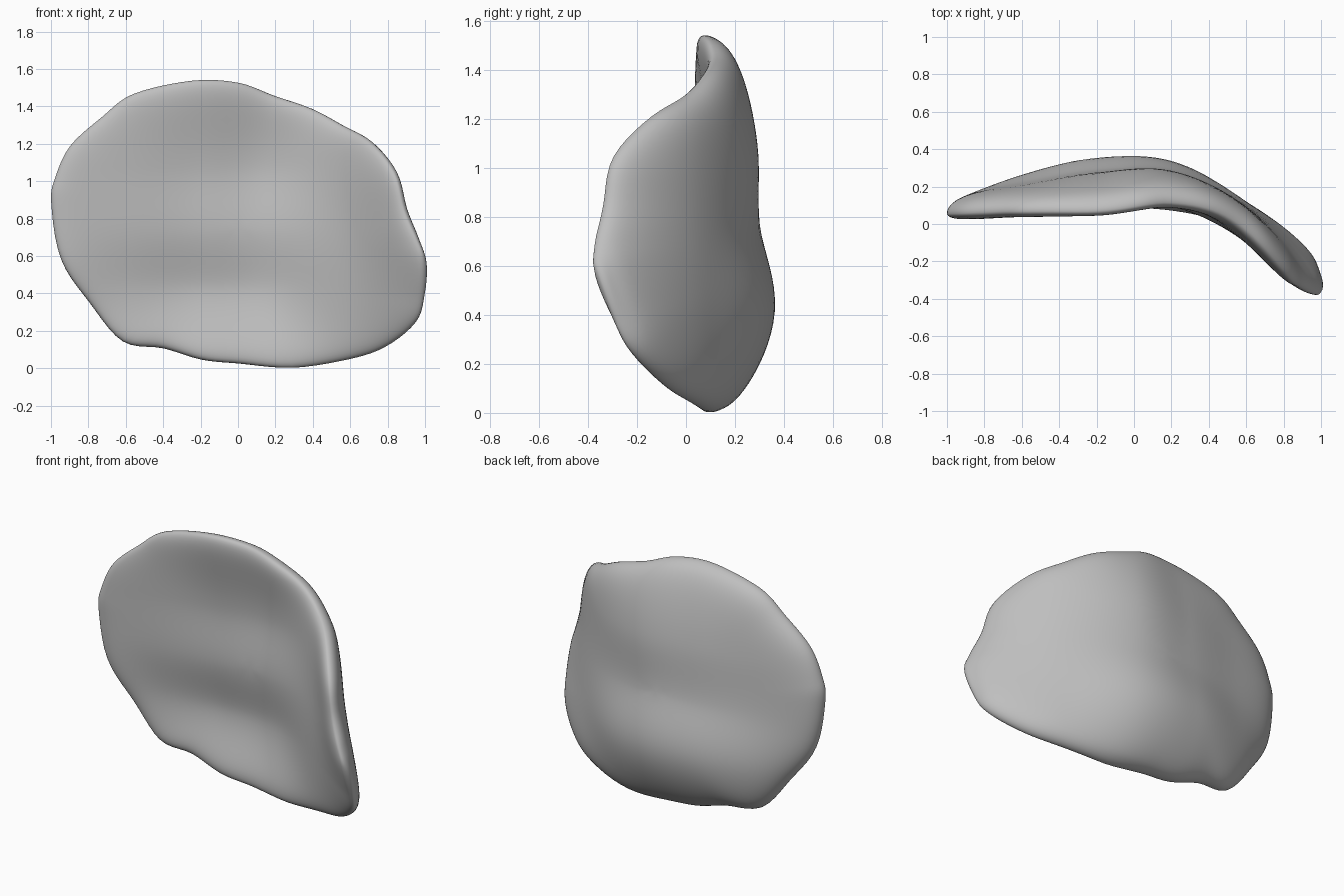
import bpy, bmesh, math
from mathutils import Vector

cube = bpy.data.objects.get("Cube")
if cube:
    bpy.data.objects.remove(cube, do_unlink=True)

# Rim outline in x, z
RIM = [(-1, .88), (-.98, 1.02), (-.9, 1.19), (-.73, 1.345), (-.56, 1.47), (-.25, 1.54),
       (0, 1.53), (.2, 1.46), (.4, 1.39), (.57, 1.3), (.73, 1.21), (.86, 1.05),
       (.915, .85), (.975, .7), (1.015, .57), (1.005, .4), (.96, .25), (.8, .12), (.6, .05),
       (.3, 0), (0, .02), (-.2, .04), (-.4, .1), (-.62, .14), (-.8, .35), (-.95, .58)]

# Depth of the middle of the shell: one row per height, one column per x
COLS = [-1, -.6, -.2, .2, .6, 1]
ROWS = [0, .4, .75, 1.1, 1.54]
DEPTH = [[.07, .12, .125, .13, .05, -.12],
         [.08, .18, .25, .23, .02, -.26],
         [.09, .14, .195, .19, .00, -.38],
         [.08, .125, .185, .20, .00, -.43],
         [.07, .09, .10, .13, .03, -.35]]
HALF = .075
SWELL = .03
RIM_SHIFT = -.4
CENTRE = Vector((0, .76))


def spline(a, b, c, d, t):
    return b + (c - a) * (t / 2) + (a * 2 - b * 5 + c * 4 - d) * (t * t / 2) \
        + (b * 3 - a - c * 3 + d) * (t ** 3 / 2)


def sample(knots, vals, x):
    """Smooth interpolation through evenly treated knots."""
    x = min(max(x, knots[0]), knots[-1])
    i = max(k for k in range(len(knots) - 1) if knots[k] <= x)
    t = (x - knots[i]) / (knots[i + 1] - knots[i])
    first = vals[i - 1] if i else 2 * vals[0] - vals[1]
    last = vals[i + 2] if i + 2 < len(vals) else 2 * vals[-1] - vals[-2]
    return spline(first, vals[i], vals[i + 1], last, t)


def depth(x, z):
    return sample(ROWS, [sample(COLS, row, x) for row in DEPTH], z)


def shell_point(x, z, factor):
    """Point on the curved sheet, pushed along its normal; thicker at the low swell."""
    e = .05
    dx = (depth(x + e, z) - depth(x - e, z)) / (2 * e)
    dz = (depth(x, z + e) - depth(x, z - e)) / (2 * e)
    half = HALF + SWELL * math.exp(-(x / .6) ** 2 - ((z - .5) / .4) ** 2)
    return Vector((x, depth(x, z), z)) + Vector((-dx, 1, -dz)).normalized() * half * factor


# Smooth outline
points = [Vector(p) for p in RIM]
n = len(points)
outline = [spline(points[i - 1], points[i], points[(i + 1) % n], points[(i + 2) % n], s / 5)
           for i in range(n) for s in range(5)]

# Rings run from the softly bevelled back, round the rim, to the flatter front
bm = bmesh.new()
STEPS = 26
rings = []
for k in range(1, 2 * STEPS):
    r = math.sin(math.pi * k / (2 * STEPS))
    side, power = (1, 8) if k < STEPS else (-1, 16)
    factor = RIM_SHIFT + (side - RIM_SHIFT) * math.sqrt(max(0, 1 - r ** power))
    ring = []
    for p in outline:
        q = CENTRE + (p - CENTRE) * r
        ring.append(bm.verts.new(shell_point(q.x, q.y, factor)))
    rings.append(ring)

m = len(outline)
for lower, upper in zip(rings, rings[1:]):
    for i in range(m):
        j = (i + 1) % m
        bm.faces.new((lower[i], lower[j], upper[j], upper[i]))
for ring, side in ((rings[0], 1), (rings[-1], -1)):
    tip = bm.verts.new(shell_point(CENTRE.x, CENTRE.y, side))
    for i in range(m):
        bm.faces.new((ring[i], ring[(i + 1) % m], tip))
bmesh.ops.recalc_face_normals(bm, faces=bm.faces)

mesh = bpy.data.meshes.new("curved_shell")
bm.to_mesh(mesh)
bm.free()
shell = bpy.data.objects.new("curved_shell", mesh)
bpy.context.collection.objects.link(shell)

# Plain grey
grey = bpy.data.materials.new("grey")
grey.use_nodes = True
colour = (.52, .52, .52, 1)
grey.diffuse_color = colour
grey.node_tree.nodes["Principled BSDF"].inputs["Base Color"].default_value = colour
mesh.materials.append(grey)

bpy.ops.object.select_all(action='DESELECT')
shell.select_set(True)
bpy.context.view_layer.objects.active = shell
bpy.ops.object.shade_smooth_by_angle(angle=math.radians(60))
